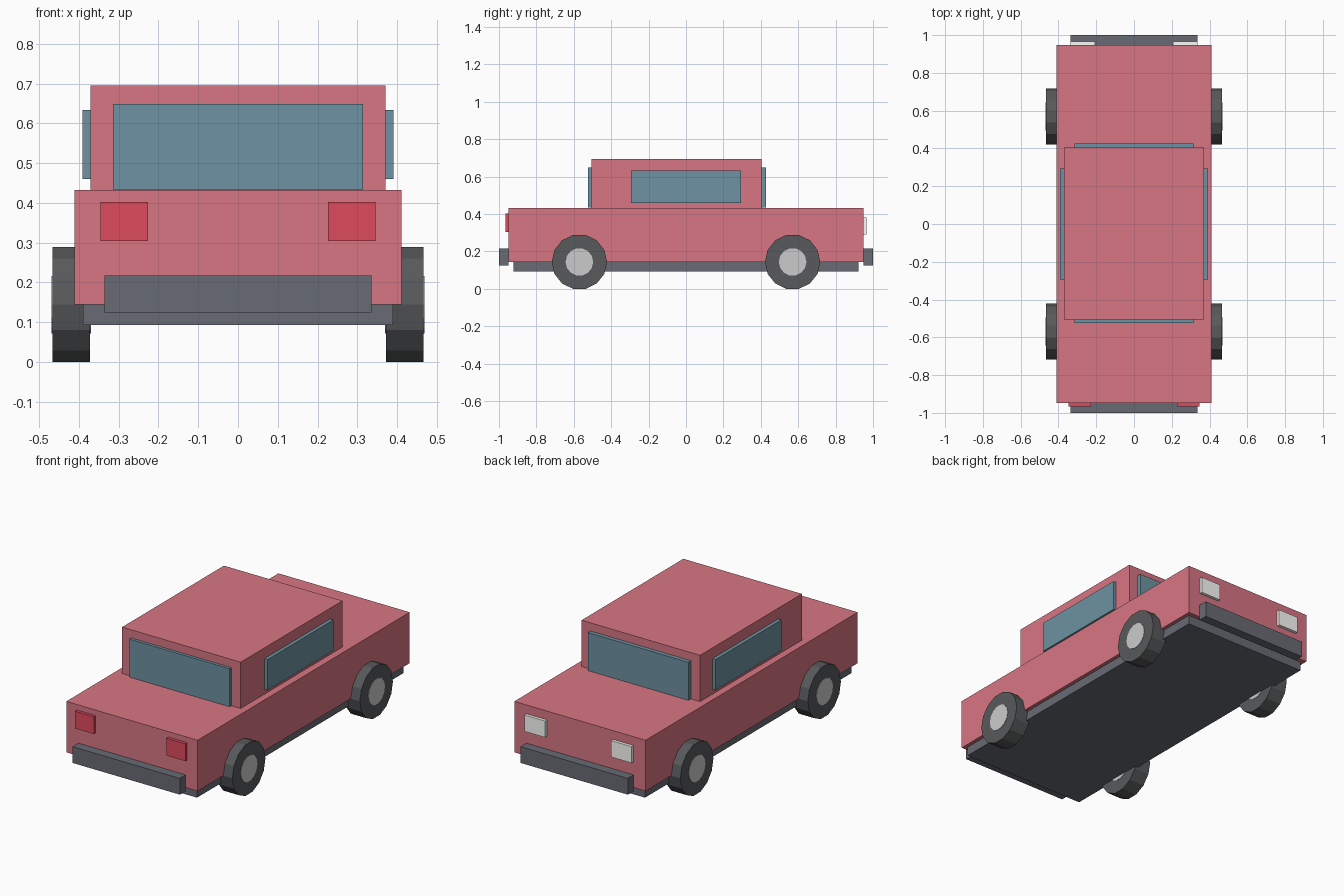
import bpy, bmesh
from math import pi
from mathutils import Matrix

if "Cube" in bpy.data.objects:
    bpy.data.objects.remove(bpy.data.objects["Cube"])


def material(name, r, g, b):
    m = bpy.data.materials.new(name)
    m.diffuse_color = (r, g, b, 1)
    m.use_nodes = True
    m.node_tree.nodes["Principled BSDF"].inputs["Base Color"].default_value = m.diffuse_color
    return m


RED = material("body_paint", 0.69, 0.18, 0.23)
GLASS = material("glass", 0.155, 0.29, 0.36)
TRIM = material("trim", 0.14, 0.147, 0.172)
RUBBER = material("rubber", 0.095, 0.10, 0.103)
HUB = material("hub_metal", 0.80, 0.81, 0.83)
LIGHT_RED = material("red_lens", 0.73, 0.07, 0.11)
LIGHT_WHITE = material("white_lens", 0.98, 0.98, 0.95)


def finish(name, bm, mat):
    me = bpy.data.meshes.new(name)
    bm.to_mesh(me)
    bm.free()
    me.materials.append(mat)
    ob = bpy.data.objects.new(name, me)
    bpy.context.collection.objects.link(ob)
    return ob


def box(name, x, y, z, mat):
    """Box from (min, max) ranges on each axis."""
    bm = bmesh.new()
    bmesh.ops.create_cube(bm, size=1)
    for v in bm.verts:
        for i, (lo, hi) in enumerate((x, y, z)):
            v.co[i] = lo if v.co[i] < 0 else hi
    return finish(name, bm, mat)


def disc(name, x, y, z, radius, mat, sides=14):
    """Cylinder along x, with a flat facet facing down."""
    bm = bmesh.new()
    bmesh.ops.create_cone(bm, cap_ends=True, segments=sides, radius1=radius,
                          radius2=radius, depth=x[1] - x[0])
    # put vertices on the y axis, so the bottom is a flat facet
    if max(v.co.y for v in bm.verts) < radius * 0.999:
        bm.transform(Matrix.Rotation(pi / sides, 4, 'Z'))
    bm.transform(Matrix.Translation(((x[0] + x[1]) / 2, y, z))
                 @ Matrix.Rotation(pi / 2, 4, 'Y'))
    return finish(name, bm, mat)


def both_sides(ob):
    m = ob.modifiers.new("mirror", 'MIRROR')
    m.use_mirror_merge = False
    return ob


# Body, cabin and chassis
box("body", (-0.411, 0.411), (-0.948, 0.948), (0.145, 0.433), RED)
box("cabin", (-0.371, 0.371), (-0.506, 0.404), (0.433, 0.695), RED)
box("chassis", (-0.39, 0.39), (-0.923, 0.923), (0.093, 0.145), TRIM)

# Windows
box("front_window", (-0.314, 0.314), (-0.523, -0.506), (0.434, 0.649), GLASS)
box("rear_window", (-0.314, 0.314), (0.404, 0.427), (0.434, 0.649), GLASS)
both_sides(box("side_window", (0.371, 0.391), (-0.294, 0.294), (0.46, 0.634), GLASS))

# Bumpers
for end, y in (("front", (-1, -0.948)), ("rear", (0.948, 1))):
    box(end + "_bumper", (-0.336, 0.336), y, (0.125, 0.217), TRIM)

# Lights
both_sides(box("red_light", (0.227, 0.346), (-0.965, -0.948), (0.304, 0.402), LIGHT_RED))
both_sides(box("white_light", (0.207, 0.335), (0.948, 0.965), (0.29, 0.383), LIGHT_WHITE))

# Wheels
for end, y in (("front", -0.57), ("rear", 0.57)):
    both_sides(disc(end + "_tyre", (0.372, 0.467), y, 0.1443, 0.148, RUBBER))
    both_sides(disc(end + "_hub", (0.37, 0.469), y, 0.1443, 0.074, HUB))
